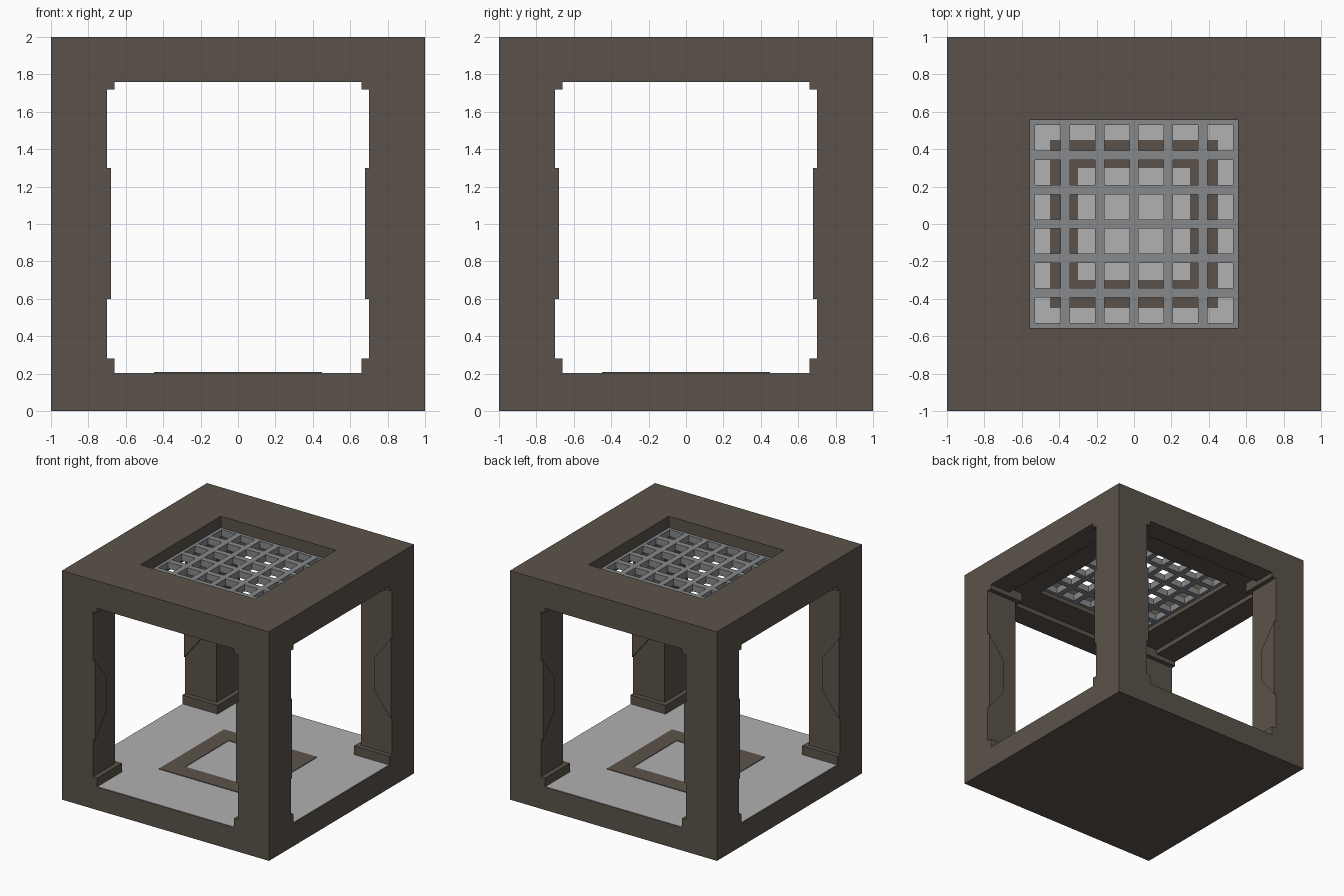
import bpy
import bmesh
from math import pi
from mathutils import Matrix

old = bpy.data.objects.get("Cube")
if old:
    bpy.data.objects.remove(old, do_unlink=True)


def material(name, rgb):
    m = bpy.data.materials.new(name)
    m.use_nodes = True
    m.diffuse_color = (*rgb, 1)
    m.node_tree.nodes["Principled BSDF"].inputs["Base Color"].default_value = (*rgb, 1)
    return m


BROWN = material("dark brown", (0.104, 0.086, 0.069))
PALE = material("pale grey", (0.44, 0.44, 0.44))
STEEL = material("steel grey", (0.24, 0.25, 0.26))


def finish(name, bm, mat):
    bmesh.ops.recalc_face_normals(bm, faces=bm.faces)
    mesh = bpy.data.meshes.new(name)
    bm.to_mesh(mesh)
    bm.free()
    mesh.materials.append(mat)
    obj = bpy.data.objects.new(name, mesh)
    bpy.context.collection.objects.link(obj)
    return obj


def add_box(bm, low, high):
    size = [b - a for a, b in zip(low, high)]
    mid = [(a + b) / 2 for a, b in zip(low, high)]
    bmesh.ops.create_cube(bm, size=1, matrix=Matrix.Translation(mid) @ Matrix.Diagonal((*size, 1)))


def box(name, low, high, mat):
    bm = bmesh.new()
    add_box(bm, low, high)
    return finish(name, bm, mat)


def square_ring(name, outer, inner, z0, z1, mat):
    """Square plate with a square hole."""
    bm = bmesh.new()
    corners = [(-1, -1), (1, -1), (1, 1), (-1, 1)]
    loops = [[bm.verts.new((x * r, y * r, z)) for x, y in corners]
             for r, z in ((outer, z0), (outer, z1), (inner, z1), (inner, z0))]
    for k in range(4):
        a, b = loops[k], loops[(k + 1) % 4]
        for i in range(4):
            j = (i + 1) % 4
            bm.faces.new((a[i], a[j], b[j], b[i]))
    return finish(name, bm, mat)


# Base, floor and the painted square on it
box("base_slab", (-1, -1, 0), (1, 1, 0.2), BROWN)
box("floor_plate", (-0.995, -0.995, 0.196), (0.995, 0.995, 0.203), PALE)
square_ring("floor_square", 0.45, 0.3, 0.2, 0.208, BROWN)

# Roof with its opening and lower trim
square_ring("roof_frame", 1, 0.555, 1.8, 2, BROWN)
square_ring("roof_trim", 1, 0.8, 1.76, 1.8, BROWN)

# Recessed grate
square_ring("grate_rim", 0.555, 0.528, 1.84, 1.9, STEEL)
bm = bmesh.new()
for k in range(-2, 3):
    c = k * 0.1835
    add_box(bm, (c - 0.025, -0.53, 1.84), (c + 0.025, 0.53, 1.9))
    add_box(bm, (-0.53, c - 0.025, 1.841), (0.53, c + 0.025, 1.899))
finish("grate_bars", bm, STEEL)


def tapered_panel(bm, swap):
    """Thin trapezoid on an inner face of the post."""
    outline = [(1, 0.6), (0.84, 0.8), (0.84, 1.09), (1, 1.3)]
    sides = []
    for depth in (0.68, 0.72):
        points = [(depth, u, z) if swap else (u, depth, z) for u, z in outline]
        sides.append([bm.verts.new(p) for p in points])
    a, b = sides
    bm.faces.new(a)
    bm.faces.new(b)
    for i in range(4):
        j = (i + 1) % 4
        bm.faces.new((a[i], a[j], b[j], b[i]))


# Corner posts with foot, cap and side panels
for turn, corner in enumerate(("back_left", "back_right", "front_right", "front_left")):
    bm = bmesh.new()
    add_box(bm, (0.7, 0.7, 0.2), (1, 1, 1.8))
    add_box(bm, (0.66, 0.66, 0.2), (1, 1, 0.28))
    add_box(bm, (0.66, 0.66, 1.72), (1, 1, 1.8))
    tapered_panel(bm, False)
    tapered_panel(bm, True)
    bmesh.ops.rotate(bm, verts=bm.verts, cent=(0, 0, 0), matrix=Matrix.Rotation(turn * pi / 2, 3, "Z"))
    finish(corner + "_post", bm, BROWN)
